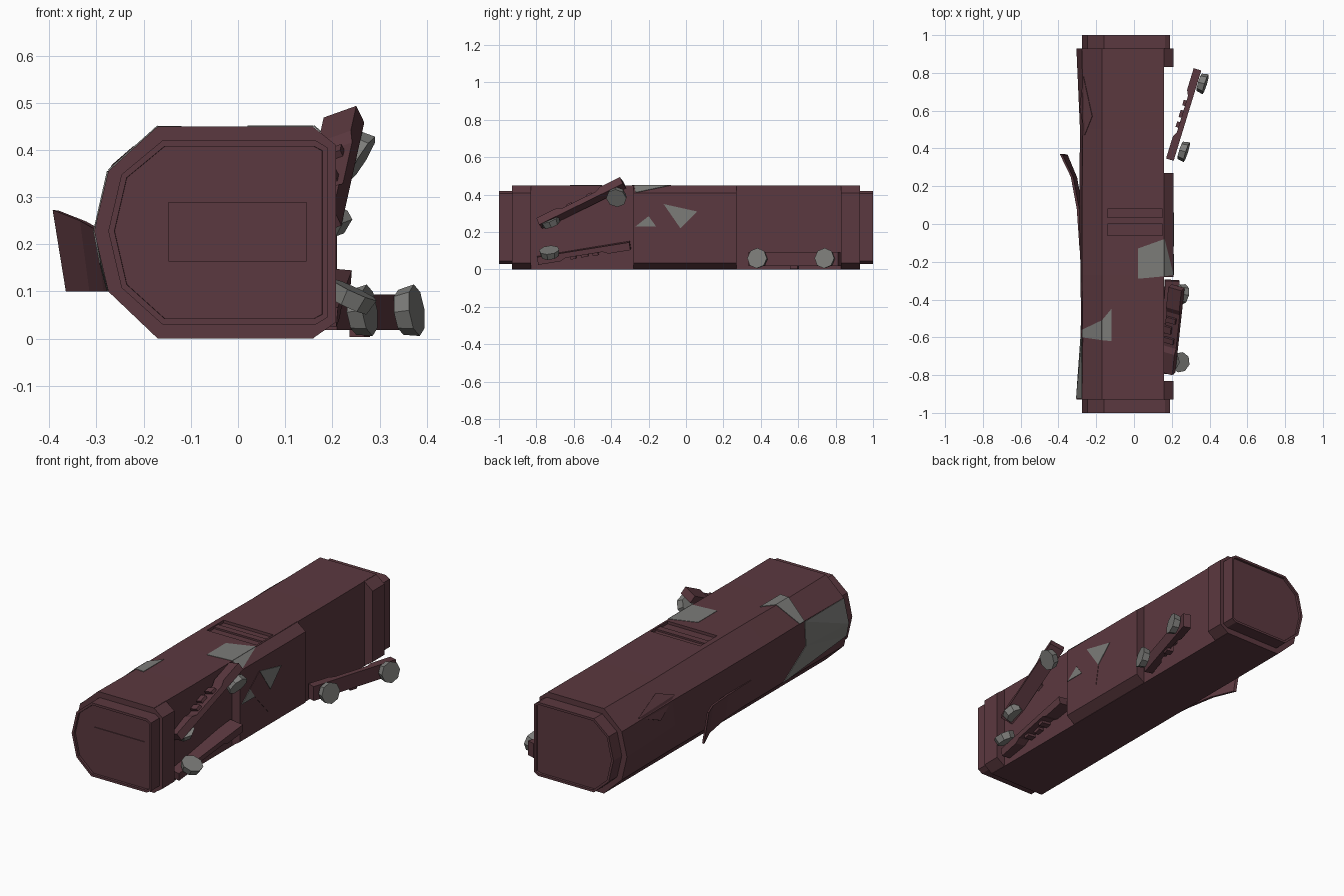
import bpy, bmesh
from mathutils import Vector, Matrix

if "Cube" in bpy.data.objects:
    bpy.data.objects.remove(bpy.data.objects["Cube"])

paint = bpy.data.materials.new("maroon_paint")
paint.diffuse_color = (0.105, 0.040, 0.050, 1)
paint.use_nodes = True
paint.node_tree.nodes["Principled BSDF"].inputs["Base Color"].default_value = paint.diffuse_color
metal = bpy.data.materials.new("bare_metal")
metal.diffuse_color = (0.2, 0.2, 0.19, 1)
metal.use_nodes = True
metal.node_tree.nodes["Principled BSDF"].inputs["Base Color"].default_value = metal.diffuse_color


def finish(name, bm, mat=None, solid=True):
    if solid:
        bmesh.ops.recalc_face_normals(bm, faces=bm.faces[:])
    me = bpy.data.meshes.new(name)
    bm.to_mesh(me)
    bm.free()
    ob = bpy.data.objects.new(name, me)
    bpy.context.collection.objects.link(ob)
    if mat:
        me.materials.append(mat)
    return ob


def loft(bm, sections):
    """Closed skin through a list of equal-length point rings."""
    rings = [[bm.verts.new(p) for p in s] for s in sections]
    n = len(rings[0])
    for a, b in zip(rings, rings[1:]):
        for i in range(n):
            j = (i + 1) % n
            bm.faces.new((a[i], a[j], b[j], b[i]))
    return bm.faces.new(rings[0]), bm.faces.new(rings[-1])


def prism(name, profile, y0, y1, mat=paint):
    bm = bmesh.new()
    loft(bm, [[(x, y, z) for x, z in profile] for y in (y0, y1)])
    return finish(name, bm, mat)


def box(name, x0, x1, y0, y1, z0, z1, mat=paint):
    return prism(name, [(x0, z0), (x1, z0), (x1, z1), (x0, z1)], y0, y1, mat)


def sheet(name, polys, out, mat=metal):
    """Torn patches of skin, oriented towards the direction out."""
    bm = bmesh.new()
    for p in polys:
        f = bm.faces.new([bm.verts.new(q) for q in p])
        f.normal_update()
        if f.normal.dot(Vector(out)) < 0:
            f.normal_flip()
    ob = finish(name, bm, mat, False)
    m = ob.modifiers.new("thickness", 'SOLIDIFY')
    m.thickness = 0.003
    return ob


# carriage shell lying on its side, roof ridge dented along its length
bm = bmesh.new()
secs = []
for y, ridge, low in ((-0.93, -0.305, 0), (-0.6, -0.28, 0.004), (-0.27, -0.283, 0),
                      (0.1, -0.29, 0), (0.5, -0.286, 0.004), (0.93, -0.305, 0)):
    secs.append([(x, y, z) for x, z in (
        (-0.17, 0.45 - low), (0.16, 0.45 - low / 2), (0.16, 0), (-0.17, 0),
        (-0.275 + low, 0.1), (ridge, 0.228), (-0.275 + low, 0.355))])
loft(bm, secs)
shell = finish("carriage_shell", bm, paint)

# recessed window in the upper side
cutter = box("window_cutter", -0.14, 0.15, -0.06, 0.08, 0.435, 0.5)
cut = shell.modifiers.new("window", 'BOOLEAN')
cut.operation = 'DIFFERENCE'
cut.object = cutter
cutter.hide_render = True
cutter.hide_set(True)
box("window_bar", -0.14, 0.15, 0.0, 0.035, 0.43, 0.444)

# underside blocks, leaving the two wheel bays open
under = [(0.158, 0.45), (0.208, 0.41), (0.208, 0.035), (0.158, 0.0)]
for name, y0, y1 in (("front_underside_block", -0.93, -0.83),
                     ("middle_underside_block", -0.28, 0.27),
                     ("rear_underside_block", 0.83, 0.93)):
    prism(name, under, y0, y1)

# stepped end caps with a shallow recess
cap = [(-0.16, 0.42), (0.165, 0.42), (0.19, 0.405), (0.19, 0.045), (0.165, 0.03),
       (-0.16, 0.03), (-0.247, 0.108), (-0.275, 0.228), (-0.247, 0.348)]
for name, s in (("front_end_cap", -1), ("rear_end_cap", 1)):
    bm = bmesh.new()
    _, end = loft(bm, [[(x, s * y, z) for x, z in cap] for y in (0.9, 1.0)])
    bmesh.ops.recalc_face_normals(bm, faces=bm.faces[:])
    for t in (0.013, 0.0005):
        bmesh.ops.inset_region(bm, faces=[end], thickness=t)
    bmesh.ops.translate(bm, verts=end.verts[:], vec=(0, -s * 0.012, 0))
    finish(name, bm, paint)
box("front_end_panel", -0.147, 0.145, -0.992, -0.98, 0.163, 0.29)


# bogies: notched beam with spring blocks and eight-sided wheels
def bogie(name, centre, d, n, wheels, flip=1):
    d = Vector(d).normalized()
    n = Vector(n)
    n = (n - d * n.dot(d)).normalized()
    h = n.cross(d)
    M = Matrix((n, d, h)).transposed().to_4x4()
    M.translation = Vector(centre)
    side = [(0.022, 0.25), (-0.02, 0.25), (-0.02, 0.13), (-0.006, 0.1),
            (-0.006, -0.1), (-0.02, -0.13), (-0.02, -0.25), (0.022, -0.25)]
    bm = bmesh.new()
    loft(bm, [[M @ Vector((x, y, z)) for x, y in side] for z in (-0.038, 0.038)])
    finish(name + "_beam", bm, paint)
    bm = bmesh.new()
    for y, w, z in ((0, 0.04, -0.025), (-0.06, 0.03, -0.005), (0.06, 0.03, -0.005)):
        T = M @ Matrix.Translation((-0.004, y, z * flip)) @ Matrix.Diagonal((0.034, w, 0.055, 1))
        bmesh.ops.create_cube(bm, size=1, matrix=T)
    finish(name + "_springs", bm, paint)
    for i, (c, axis) in enumerate(wheels):
        bm = bmesh.new()
        R = Vector(axis).to_track_quat('Z', 'Y').to_matrix().to_4x4()
        bmesh.ops.create_cone(bm, cap_ends=True, segments=8, radius1=0.048, radius2=0.055,
                              depth=0.036, matrix=Matrix.Translation(c) @ R)
        finish(f"{name}_wheel_{i + 1}", bm, metal)


bogie("rear_bogie", (0.262, 0.58, 0.056), (0.15, 0.49, 0), (1, -0.3, 0),
      [((0.262, 0.385, 0.058), (0.95, -0.3, 0.12)),
       ((0.362, 0.745, 0.058), (0.95, -0.3, 0.12))])
bogie("lower_front_bogie", (0.187, -0.545, 0.087), (0.03, 0.5, 0.08), (0.08, -0.15, 0.98),
      [((0.238, -0.73, 0.088), (0.4, -0.1, 0.85))], -1)
bogie("upper_front_bogie", (0.2, -0.56, 0.355), (0.05, 0.46, 0.225), (0.4, 0.35, -0.84),
      [((0.248, -0.37, 0.39), (0.82, -0.15, -0.5)),
       ((0.185, -0.725, 0.255), (0.3, -0.35, 0.88))])

# bent roof panel torn away from the ridge
bm = bmesh.new()
rings = []
for y, xt, zt, xb in ((-0.14, -0.288, 0.225, -0.272), (0.08, -0.303, 0.232, -0.285),
                      (0.25, -0.335, 0.25, -0.315), (0.37, -0.393, 0.273, -0.365)):
    rings.append([(xt, y, zt), (xt + 0.014, y - 0.004, zt - 0.002),
                  (xb + 0.014, y - 0.004, 0.1), (xb, y, 0.1)])
loft(bm, rings)
finish("torn_roof_panel", bm, paint)

# bare metal patches and crumpled skin
sheet("side_patch", [
    [(0.02, -0.13, 0.452), (0.16, -0.08, 0.452), (0.16, -0.277, 0.452), (0.02, -0.29, 0.452)],
    [(0.162, -0.08, 0.452), (0.21, -0.27, 0.412), (0.162, -0.277, 0.452)]], (0, 0, 1))
sheet("roof_edge_patch", [
    [(-0.12, -0.45, 0.451), (-0.12, -0.62, 0.451), (-0.17, -0.615, 0.451), (-0.17, -0.51, 0.451)],
    [(-0.171, -0.51, 0.452), (-0.171, -0.615, 0.452), (-0.276, -0.6, 0.358),
     (-0.276, -0.56, 0.358)]], (-0.5, 0, 1))
sheet("roof_patch", [
    [(-0.277, -0.6, 0.355), (-0.278, -0.925, 0.355), (-0.307, -0.925, 0.228)],
    [(-0.277, -0.6, 0.355), (-0.307, -0.925, 0.228), (-0.284, -0.6, 0.228)],
    [(-0.307, -0.925, 0.228), (-0.294, -0.925, 0.16), (-0.284, -0.6, 0.228)],
    [(-0.294, -0.925, 0.16), (-0.278, -0.42, 0.1), (-0.284, -0.6, 0.228)]], (-1, 0, 0))
sheet("underside_patch", [
    [(0.212, -0.12, 0.35), (0.212, 0.06, 0.31), (0.212, -0.03, 0.22)],
    [(0.212, -0.27, 0.23), (0.212, -0.16, 0.23), (0.212, -0.2, 0.285)]], (1, 0, 0))
sheet("underside_crease", [
    [(0.21, -0.16, 0.23), (0.21, -0.2, 0.285), (0.21, -0.12, 0.35),
     (0.21, -0.03, 0.22), (0.21, -0.05, 0.11)]], (1, 0, 0), paint)
sheet("roof_crease", [
    [(-0.268, 0.78, 0.368), (-0.222, 0.57, 0.408), (-0.262, 0.47, 0.372)],
    [(-0.268, 0.78, 0.368), (-0.262, 0.47, 0.372), (-0.288, 0.62, 0.3)]], (-1, 0, 0.6), paint)
